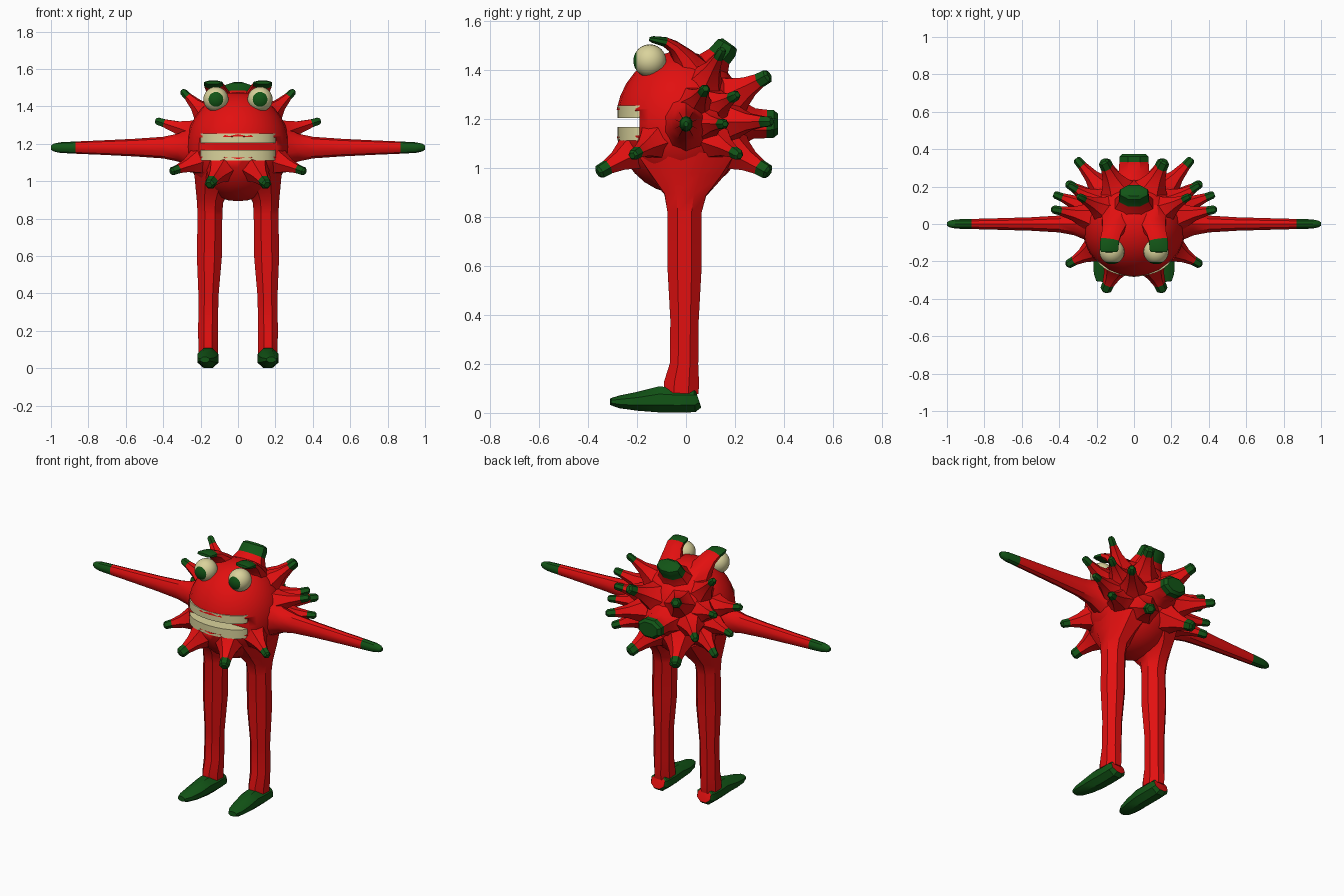
import bpy, bmesh, math
from mathutils import Vector

if "Cube" in bpy.data.objects:
    bpy.data.objects.remove(bpy.data.objects["Cube"])


def material(name, rgb):
    m = bpy.data.materials.new(name)
    m.diffuse_color = (*rgb, 1)
    m.use_nodes = True
    m.node_tree.nodes["Principled BSDF"].inputs["Base Color"].default_value = m.diffuse_color
    return m


RED = material("red skin", (0.76, 0.005, 0.005))
GREEN = material("dark green", (0.006, 0.09, 0.008))
CREAM = material("cream", (0.70, 0.65, 0.33))


def finish(bm, name, mats, angle=35):
    bmesh.ops.recalc_face_normals(bm, faces=bm.faces)
    me = bpy.data.meshes.new(name)
    bm.to_mesh(me)
    bm.free()
    for m in mats:
        me.materials.append(m)
    ob = bpy.data.objects.new(name, me)
    bpy.context.collection.objects.link(ob)
    bpy.ops.object.select_all(action='DESELECT')
    ob.select_set(True)
    bpy.context.view_layer.objects.active = ob
    bpy.ops.object.shade_smooth_by_angle(angle=math.radians(angle))
    return ob


def loft(name, rings, side=(1, 0, 0), n=8, green_from=99):
    """Rings are (centre, half width along side, half thickness); later rings turn green."""
    bm = bmesh.new()
    cs = [Vector(r[0]) for r in rings]
    loops = []
    for i, (c, a, b) in enumerate(rings):
        t = (cs[min(i + 1, len(cs) - 1)] - cs[max(i - 1, 0)]).normalized()
        u = Vector(side)
        u = (u - t * u.dot(t)).normalized()
        v = t.cross(u)
        k = 1 / math.cos(math.pi / n)
        loops.append([bm.verts.new(cs[i] + (u * a * math.cos(w) + v * b * math.sin(w)) * k)
                      for w in [(j + .5) * 2 * math.pi / n for j in range(n)]])
    for i in range(len(loops) - 1):
        for j in range(n):
            k = (j + 1) % n
            f = bm.faces.new((loops[i][j], loops[i][k], loops[i + 1][k], loops[i + 1][j]))
            f.material_index = int(i >= green_from)
    bm.faces.new(loops[0])
    bm.faces.new(loops[-1]).material_index = int(green_from < 99)
    return finish(bm, name, [RED, GREEN])


# Round body with a mouth slot cut right across the front
bm = bmesh.new()
bmesh.ops.create_uvsphere(bm, u_segments=24, v_segments=16, radius=1)
for v in bm.verts:
    v.co = Vector((v.co.x * .275, v.co.y * .268 - .02, v.co.z * .292 + 1.185))
body = finish(bm, "body", [RED])

bm = bmesh.new()
bmesh.ops.create_cube(bm, size=1)
for v in bm.verts:
    front = v.co.y < 0
    v.co = Vector((v.co.x * .8, -.5 if front else -.19,
                   1.183 + v.co.z * (.135 if front else .10)))
cutter = finish(bm, "mouth_cutter", [RED])
cutter.hide_render = True
cutter.hide_viewport = True
cut = body.modifiers.new("mouth", 'BOOLEAN')
cut.operation = 'DIFFERENCE'
cut.object = cutter
cut.solver = 'EXACT'


# Curved tooth bars above and below the gap
def teeth(name, z0, z1):
    bm = bmesh.new()
    arc = [(math.cos(a) * .205, -.165 - .115 * math.sin(a))
           for a in [math.pi * i / 14 for i in range(15)]]
    f = bm.faces.new([bm.verts.new((x, y, z0)) for x, y in arc])
    ext = bmesh.ops.extrude_face_region(bm, geom=[f])
    bmesh.ops.translate(bm, vec=(0, 0, z1 - z0),
                        verts=[g for g in ext["geom"] if isinstance(g, bmesh.types.BMVert)])
    finish(bm, name, [CREAM])


teeth("upper_teeth", 1.205, 1.255)
teeth("lower_teeth", 1.112, 1.168)

# Spike tips on the +x half, with tip radius
spikes = [((.30, .15, 1.485), .017), ((.44, .08, 1.325), .019), ((.43, .16, 1.18), .018),
          ((.35, .21, 1.30), .018), ((.165, .34, 1.38), .026), ((.31, .35, 1.19), .020),
          ((.36, .22, 1.05), .020), ((.16, .34, .98), .028), ((.36, -.22, 1.05), .020),
          ((.155, -.36, .98), .026)]

for s, tag in ((-1, "left"), (1, "right")):
    # Spikes flare out of the body and end in green caps
    for i, (tip, r) in enumerate(spikes):
        tip = Vector((tip[0] * s, tip[1], tip[2]))
        core = Vector((0, -.01, 1.185))
        d = (tip - core).normalized()
        base = core + d * .235
        L = (tip - base).length
        g = 1 - .05 / L
        prof = [(0, r + .062), (.22, r + .036), (.48, r + .014), (g, r + .002),
                (g + .01, r + .002), (.95, r), (1, r * .6)]
        loft(f"spike_{i + 1}_{tag}", [(base + d * L * t, q, q) for t, q in prof],
             (0, 0, 1), 6, 3)

    # Flat brows curling forward over the eyes
    loft(f"brow_{tag}", [((s * .09, .03, 1.38), .085, .08), ((s * .105, -.01, 1.45), .065, .045),
                         ((s * .12, -.05, 1.495), .052, .026), ((s * .13, -.085, 1.515), .05, .02),
                         ((s * .133, -.135, 1.525), .05, .014), ((s * .133, -.15, 1.527), .042, .008)],
         n=8, green_from=3)

    # Eyes with pupils on the forward faces
    bm = bmesh.new()
    bmesh.ops.create_uvsphere(bm, u_segments=24, v_segments=20, radius=.067)
    for v in bm.verts:
        v.co = Vector((v.co.x, -v.co.z, v.co.y))
    for f in bm.faces:
        f.material_index = int(f.calc_center_median().y < -.067 * .79)
    bmesh.ops.translate(bm, verts=bm.verts, vec=(s * .118, -.148, 1.438))
    finish(bm, f"eye_{tag}", [CREAM, GREEN])

    # Arms
    loft(f"arm_{tag}", [((s * x, 0, 1.18), a, b) for x, a, b in
                        [(.19, .12, .135), (.26, .085, .10), (.32, .06, .071), (.40, .045, .055),
                         (.55, .036, .045), (.72, .031, .037), (.87, .027, .031),
                         (.95, .025, .027), (.985, .018, .02), (1.0, .009, .01)]],
         (0, 1, 0), 10, 6)

    # Legs
    loft(f"leg_{tag}", [((s * x, y, z), a, b) for x, y, z, a, b in
                        [(.160, -.02, .08, .052, .07), (.160, -.018, .12, .052, .072),
                         (.160, -.008, .20, .053, .058), (.158, -.006, .38, .053, .058),
                         (.153, -.006, .60, .067, .07), (.150, -.006, .82, .066, .07),
                         (.150, -.003, .89, .07, .085), (.140, 0, .96, .09, .14),
                         (.12, 0, 1.03, .12, .19)]])

    # Feet point forward and slightly outward
    loft(f"foot_{tag}", [((s * x, y, z), a, b) for x, y, z, a, b in
                         [(.160, .05, .058, .045, .038), (.160, .035, .053, .056, .05),
                          (.160, -.04, .052, .057, .051), (.161, -.11, .055, .056, .053),
                          (.166, -.20, .047, .052, .038), (.173, -.27, .045, .042, .026),
                          (.177, -.308, .046, .025, .014)]], green_from=0)

# Broad flaps on the crown and the back
loft("crown_flap", [((0, .05, 1.32), .15, .13), ((0, .095, 1.40), .11, .085),
                    ((0, .135, 1.455), .08, .052), ((0, .16, 1.485), .077, .05),
                    ((0, .17, 1.505), .072, .044), ((0, .175, 1.512), .055, .03)], green_from=2)
loft("back_flap", [((0, .13, 1.185), .17, .16), ((0, .22, 1.185), .11, .095),
                   ((0, .28, 1.182), .082, .062), ((0, .33, 1.18), .078, .058),
                   ((0, .36, 1.18), .078, .056), ((0, .375, 1.18), .062, .042)], green_from=3)
